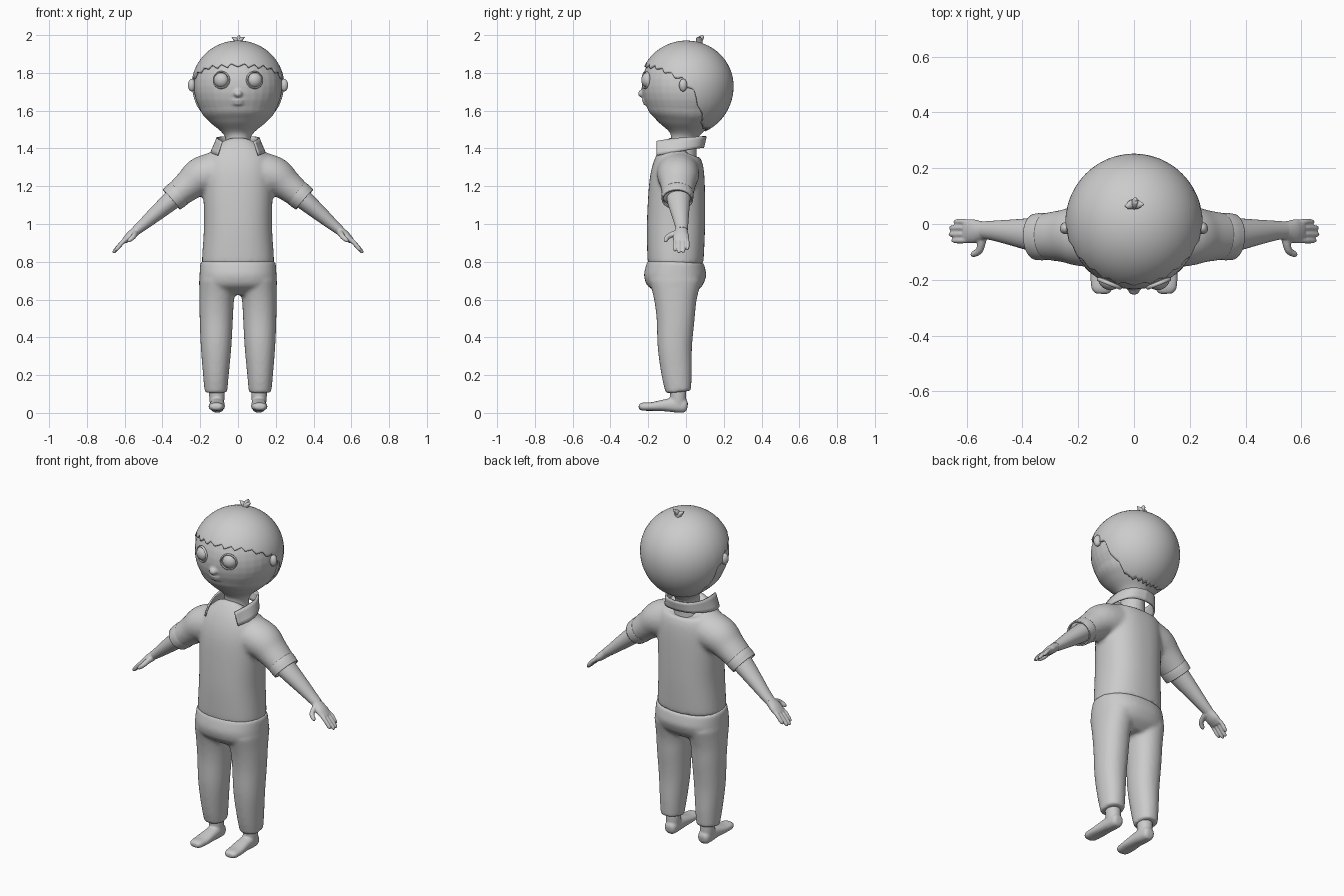
import bpy, bmesh, math
from mathutils import Vector, Matrix

if "Cube" in bpy.data.objects:
    bpy.data.objects.remove(bpy.data.objects["Cube"])


def spline(pts, k=5):
    """Resample tuples with a Catmull-Rom curve."""
    out = []
    for i in range(len(pts) - 1):
        a, b, c, d = (pts[max(i - 1, 0)], pts[i], pts[i + 1], pts[min(i + 2, len(pts) - 1)])
        for s in range(k):
            t = s / k
            out.append(tuple(0.5 * (2 * q + (r - p) * t + (2 * p - 5 * q + 4 * r - e) * t * t
                                    + (3 * q - p - 3 * r + e) * t ** 3)
                             for p, q, r, e in zip(a, b, c, d)))
    return out + [tuple(pts[-1])]


def loft(bm, secs, side=(0, 1, 0), p=2.0, n=32, k=5, mirror=False, cap=True):
    """Skin oval rings (x, y, z, half size across, half size along side)."""
    S, side = spline(secs, k), Vector(side)
    for sx in ((1, -1) if mirror else (1,)):
        rings = []
        for i, s in enumerate(S):
            tan = Vector(S[min(i + 1, len(S) - 1)][:3]) - Vector(S[max(i - 1, 0)][:3])
            v = (side - tan * side.dot(tan) / tan.length_squared).normalized()
            u = tan.cross(v).normalized()
            ring = []
            for j in range(n):
                a = math.tau * j / n
                c, d = math.cos(a), math.sin(a)
                co = (Vector(s[:3]) + u * s[3] * math.copysign(abs(c) ** (2 / p), c)
                      + v * s[4] * math.copysign(abs(d) ** (2 / p), d))
                ring.append(bm.verts.new((co.x * sx, co.y, co.z)))
            rings.append(ring)
        for a, b in zip(rings, rings[1:]):
            for j in range(n):
                bm.faces.new((a[j], a[j - 1], b[j - 1], b[j]))
        if cap:
            bm.faces.new(rings[0])
            bm.faces.new(rings[-1])


def ball(bm, c, r, yaw=0, mirror=False):
    for sx in ((1, -1) if mirror else (1,)):
        m = (Matrix.Translation((c[0] * sx, c[1], c[2])) @ Matrix.Rotation(yaw * sx, 4, 'Z')
             @ Matrix.Diagonal((*r, 1)))
        bmesh.ops.create_uvsphere(bm, u_segments=32, v_segments=20, radius=1, matrix=m)


def part(name, bm, voxel=0, smooth=4, thick=0, angle=50):
    bmesh.ops.recalc_face_normals(bm, faces=bm.faces)
    me = bpy.data.meshes.new(name)
    bm.to_mesh(me)
    bm.free()
    ob = bpy.data.objects.new(name, me)
    bpy.context.collection.objects.link(ob)
    bpy.ops.object.select_all(action='DESELECT')
    ob.select_set(True)
    bpy.context.view_layer.objects.active = ob
    if voxel:
        m = ob.modifiers.new("blend", 'REMESH')
        m.mode, m.voxel_size, m.use_smooth_shade = 'VOXEL', voxel, True
        m = ob.modifiers.new("soften", 'SMOOTH')
        m.factor, m.iterations = 0.5, smooth
    if thick:
        m = ob.modifiers.new("thickness", 'SOLIDIFY')
        m.thickness, m.offset = thick, -1
    bpy.ops.object.shade_smooth_by_angle(angle=math.radians(angle))
    return ob


def skull(a, th, off=0.0):
    """Point on the head; a = 0 faces front, th = 0 is the crown."""
    c, s = math.cos(th), math.sin(th)
    return Vector(((.235 + off) * s * math.sin(a), .003 - (.238 + off) * s * math.cos(a),
                   1.73 + ((.23 if c > 0 else .25) + off) * c))


# head with neck, nose and lips
bm = bmesh.new()
ball(bm, (0, .003, 1.73), (.235, .238, .235))
loft(bm, [(0, .003, 1.73, .23, .232), (0, 0, 1.60, .199, .203), (0, -.003, 1.54, .15, .152),
          (0, -.006, 1.49, .09, .092), (0, -.01, 1.455, .067, .07), (0, -.015, 1.41, .068, .072),
          (0, -.03, 1.35, .085, .09)])
ball(bm, (0, -.232, 1.69), (.022, .024, .02))
for z in (1.655, 1.637):
    ball(bm, (0, -.222 + (1.655 - z) * .4, z), (.03, .012, .008))
part("head", bm, voxel=.008, smooth=3)

# eyeballs and eyelid rims
bm = bmesh.new()
ball(bm, (.088, -.200, 1.762), (.041, .036, .041), .38, True)
part("eyes", bm)
bm = bmesh.new()
yaw = .38
for sx in (1, -1):
    rot = Matrix.Rotation(yaw * sx, 3, 'Z')
    rings = []
    for i in range(40):
        a = math.tau * i / 40
        ring = []
        for j in range(8):
            b = math.tau * j / 8
            r = .043 + .005 * math.cos(b)
            q = rot @ Vector((r * math.cos(a), .007 * math.sin(b), r * math.sin(a)))
            ring.append(bm.verts.new(q + Vector((.088 * sx, -.213, 1.762))))
        rings.append(ring)
    for i in range(40):
        for j in range(8):
            bm.faces.new((rings[i][j], rings[i][j - 1], rings[i - 1][j - 1], rings[i - 1][j]))
part("eyelids", bm)

# ears
bm = bmesh.new()
ball(bm, (.245, -.015, 1.735), (.02, .022, .034), .3, True)
ball(bm, (.255, -.018, 1.735), (.011, .013, .022), .3, True)
part("ears", bm, voxel=.004, smooth=2)

# hair shell with a jagged lower edge
line = [(0, 1.845), (45, 1.832), (64, 1.805), (84, 1.765), (97, 1.71), (103, 1.66),
        (113, 1.575), (128, 1.51), (180, 1.495)]


def hair_edge(a):
    d = abs(math.degrees(a))
    for (a0, z0), (a1, z1) in zip(line, line[1:]):
        if d <= a1 + 1e-6:
            z = z0 + (z1 - z0) * (d - a0) / (a1 - a0)
            break
    w = d / 15 % 1
    jag = (w / .7 if w < .7 else (1 - w) / .3) - .5
    z += jag * (.02 if d < 80 else .035 if d < 125 else .01)
    h = z - 1.73
    return math.acos(max(-1, min(1, h / (.241 if h > 0 else .261))))


bm = bmesh.new()
N, M = 144, 28
crown = bm.verts.new(skull(0, 0, .011))
cols = []
for i in range(N):
    a = -math.pi + math.tau * i / N
    e = hair_edge(a)
    cols.append([bm.verts.new(skull(a, e * j / M, .011)) for j in range(1, M + 1)])
for i in range(N):
    p, q = cols[i - 1], cols[i]
    bm.faces.new((crown, p[0], q[0]))
    for j in range(M - 1):
        bm.faces.new((p[j], p[j + 1], q[j + 1], q[j]))
part("hair", bm, thick=.014)

# hair tuft on the crown
bm = bmesh.new()
for x, z, y in ((.036, 1.99, .07), (-.034, 1.99, .065), (.008, 1.999, .085)):
    loft(bm, [(0, .07, 1.945, .012, .016), (x * .25, .07, 1.97, .013, .017),
              (x * .6, y, z - .008, .009, .012), (x, y, z, .001, .001)], n=12)
part("hair_tuft", bm)

# shirt: torso blended with short sleeves
bm = bmesh.new()
loft(bm, [(0, -.055, .79, .192, .146), (0, -.055, .84, .189, .15), (0, -.053, 1.0, .18, .154),
          (0, -.048, 1.2, .184, .148), (0, -.042, 1.3, .182, .136), (0, -.037, 1.36, .163, .116),
          (0, -.03, 1.392, .125, .095), (0, -.02, 1.405, .08, .075)], p=2.35, n=48)
loft(bm, [(.08, -.042, 1.28, .11, .115), (.19, -.042, 1.255, .103, .11),
          (.26, -.043, 1.205, .083, .093), (.342, -.045, 1.138, .068, .081)], mirror=True)
part("shirt", bm, voxel=.011, smooth=6)

# turned sleeve cuffs
bm = bmesh.new()
loft(bm, [(.312, -.044, 1.163, .073, .084), (.33, -.045, 1.148, .073, .085),
          (.352, -.046, 1.129, .070, .083)], mirror=True, cap=False)
part("sleeve_cuffs", bm, thick=.008)

# open collar
top = spline([(0, .1, 1.466), (.065, .08, 1.464), (.1, .02, 1.458), (.102, -.06, 1.45),
              (.08, -.152, 1.437)], 6)
low = spline([(0, .086, 1.405), (.075, .068, 1.402), (.12, .005, 1.39), (.136, -.075, 1.375),
              (.105, -.152, 1.362)], 6)
bm = bmesh.new()
rows = []
for t, b in zip(top, low):
    t, b = Vector(t), Vector(b)
    rows.append([t.lerp(b, f / 4) for f in range(5)])
rows = [[Vector((-c.x, c.y, c.z)) for c in r] for r in rows[:0:-1]] + rows
grid = [[bm.verts.new(c) for c in r] for r in rows]
for p, q in zip(grid, grid[1:]):
    for j in range(4):
        bm.faces.new((p[j], p[j + 1], q[j + 1], q[j]))
part("collar", bm, thick=.01)

# trousers: hips blended with two legs
bm = bmesh.new()
loft(bm, [(0, -.054, .802, .199, .148), (0, -.056, .76, .202, .16), (0, -.057, .72, .204, .164),
          (0, -.055, .67, .203, .142), (0, -.055, .625, .16, .085)], p=2.3, n=48)
loft(bm, [(.106, -.056, .70, .1, .138), (.113, -.056, .60, .092, .113),
          (.115, -.055, .50, .088, .101), (.116, -.059, .35, .081, .091),
          (.117, -.049, .20, .068, .08), (.117, -.04, .11, .06, .067)], mirror=True, p=2.15)
part("trousers", bm, voxel=.01, smooth=6)

# forearms
bm = bmesh.new()
loft(bm, [(.30, -.04, 1.168, .055, .066), (.36, -.038, 1.118, .05, .06),
          (.44, -.03, 1.05, .04, .046), (.50, -.024, .998, .031, .036),
          (.54, -.022, .965, .025, .031)], mirror=True)
part("forearms", bm)

# hands: palm, four fingers and thumb
bm = bmesh.new()
loft(bm, [(.515, -.022, .985, .024, .03), (.545, -.024, .96, .024, .034),
          (.575, -.026, .933, .023, .043), (.605, -.026, .908, .014, .041)], mirror=True)
for y, tip in ((.008, .645), (-.014, .66), (-.037, .662), (-.059, .652)):
    loft(bm, [(.575, y * .8 - .005, .93, .012, .012), (.61, y, .905, .0115, .0105),
              (tip - .012, y, .872 + (.65 - tip), .011, .01),
              (tip, y, .859 + (.65 - tip), .005, .005)], n=16, mirror=True)
loft(bm, [(.54, -.03, .955, .018, .02), (.546, -.068, .946, .015, .016),
          (.555, -.096, .932, .013, .014), (.575, -.108, .914, .011, .011),
          (.583, -.11, .906, .004, .004)], side=(0, .3, 1), n=16, mirror=True)
part("hands", bm, voxel=.0045, smooth=2)

# bare feet with ankles
bm = bmesh.new()
loft(bm, [(.113, -.045, .14, .042, .044), (.112, -.042, .09, .041, .043),
          (.111, -.042, .03, .036, .042)], mirror=True)
loft(bm, [(.11, .008, .034, .014, .018), (.11, -.005, .036, .034, .033),
          (.11, -.05, .042, .040, .038), (.11, -.11, .04, .032, .040),
          (.113, -.18, .034, .023, .043), (.115, -.23, .033, .021, .038),
          (.116, -.25, .033, .012, .024)], side=(1, 0, 0), p=2.4, mirror=True)
part("feet", bm, voxel=.006, smooth=3)
